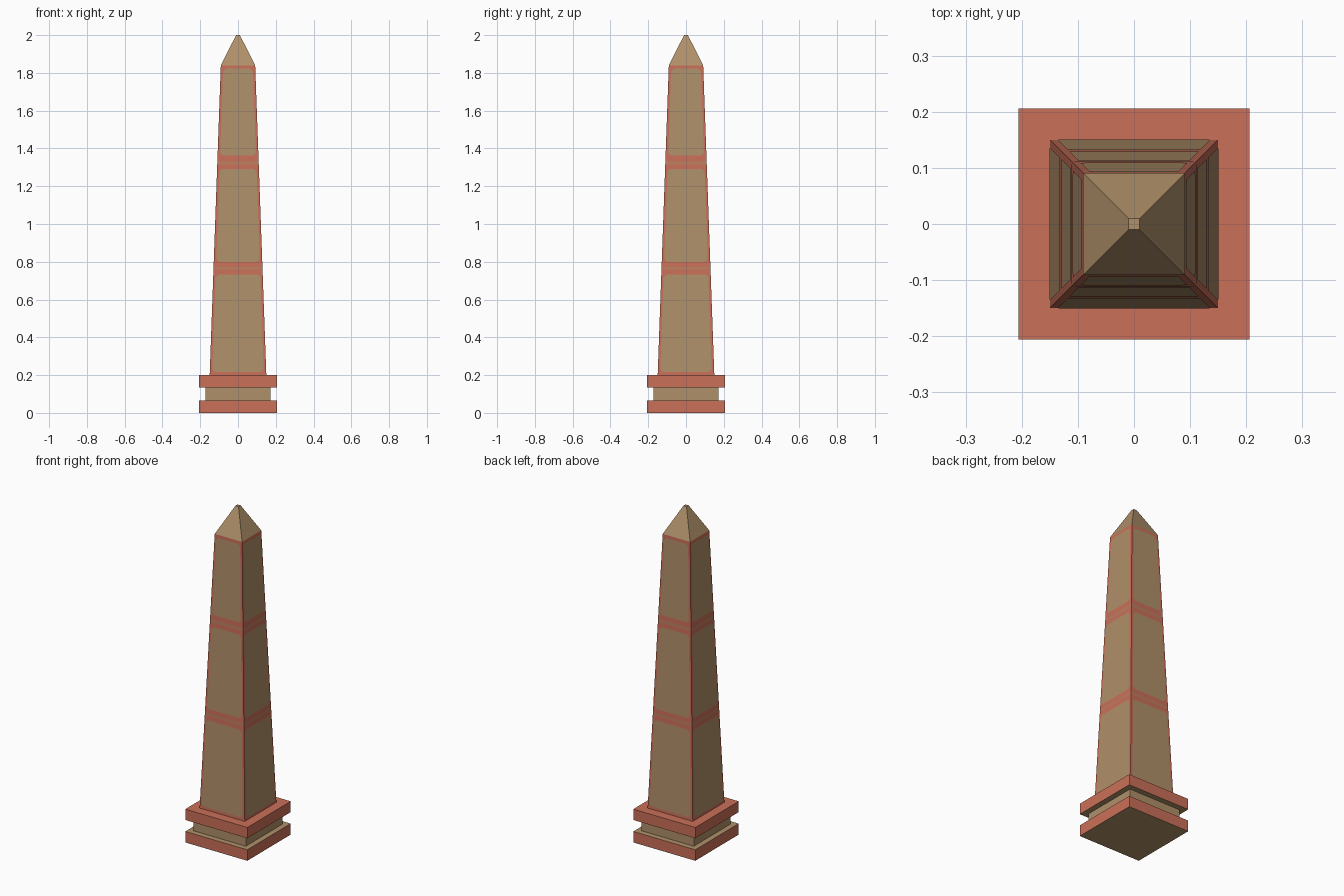
import bpy, bmesh
from mathutils import Matrix, Vector
import math

if "Cube" in bpy.data.objects:
    bpy.data.objects.remove(bpy.data.objects["Cube"])


def material(name, rgb):
    m = bpy.data.materials.new(name)
    m.diffuse_color = (*rgb, 1)
    m.use_nodes = True
    m.node_tree.nodes["Principled BSDF"].inputs["Base Color"].default_value = m.diffuse_color
    return m


TAN = material("sandstone tan", (0.43, 0.278, 0.142))
RED = material("terracotta red", (0.59, 0.162, 0.098))
MID = material("muted clay", (0.49, 0.215, 0.118))

Z0, Z1, H0, H1 = 0.2, 1.84, 0.15, 0.091  # shaft heights and half widths


def finish(name, bm, mats):
    me = bpy.data.meshes.new(name)
    bm.normal_update()
    bm.to_mesh(me)
    bm.free()
    for m in mats:
        me.materials.append(m)
    ob = bpy.data.objects.new(name, me)
    bpy.context.collection.objects.link(ob)
    return ob


def block(name, z0, z1, h0, h1, mats, rule=lambda n: 0):
    """Square tapered block, coloured by face direction."""
    bm = bmesh.new()
    bmesh.ops.create_cube(bm, size=2)
    for v in bm.verts:
        top = v.co.z > 0
        h = h1 if top else h0
        v.co = (v.co.x * h, v.co.y * h, z1 if top else z0)
    bm.normal_update()
    for f in bm.faces:
        f.material_index = rule(f.normal)
    return finish(name, bm, mats)


# Plinth: two red slabs around a recessed tan neck
block("lower_plinth_slab", 0, 0.066, 0.206, 0.206, [RED, TAN], lambda n: int(abs(n.z) > 0.5))
block("plinth_neck", 0.066, 0.135, 0.173, 0.173, [TAN])
block("upper_plinth_slab", 0.135, 0.2, 0.206, 0.206, [RED, TAN], lambda n: int(n.z < -0.5))

# Tapered red shaft and tan pyramid cap
block("shaft", Z0, Z1, H0, H1, [RED])
block("pyramid_cap", Z1, 2.0, H1, 0.01, [TAN])


def half(z):
    return H0 + (H1 - H0) * (z - Z0) / (Z1 - Z0)


def inlays(name, spans, margin, cut, mat):
    """Thin chamfered panels just proud of all four shaft faces."""
    bm = bmesh.new()
    for a, b in spans:
        right = [(a, cut), (a + cut, 0), (b - cut, 0), (b, cut)] if cut else [(a, 0), (b, 0)]
        pts = [(half(z) - margin - c, z) for z, c in right]
        pts += [(-x, z) for x, z in reversed(pts)]
        for k in range(4):
            rot = Matrix.Rotation(k * math.pi / 2, 3, 'Z')
            bm.faces.new([bm.verts.new(rot @ Vector((x, -half(z) - 0.0012, z))) for x, z in pts])
    return finish(name, bm, [mat])


# Tan panels leave red corner strips and bands; thin lines split the bands
inlays("shaft_panels", [(0.217, 0.732), (0.80, 1.29), (1.362, 1.822)], 0.013, 0.014, TAN)
inlays("band_lines", [(0.76, 0.772), (1.316, 1.332)], 0.004, 0, MID)
